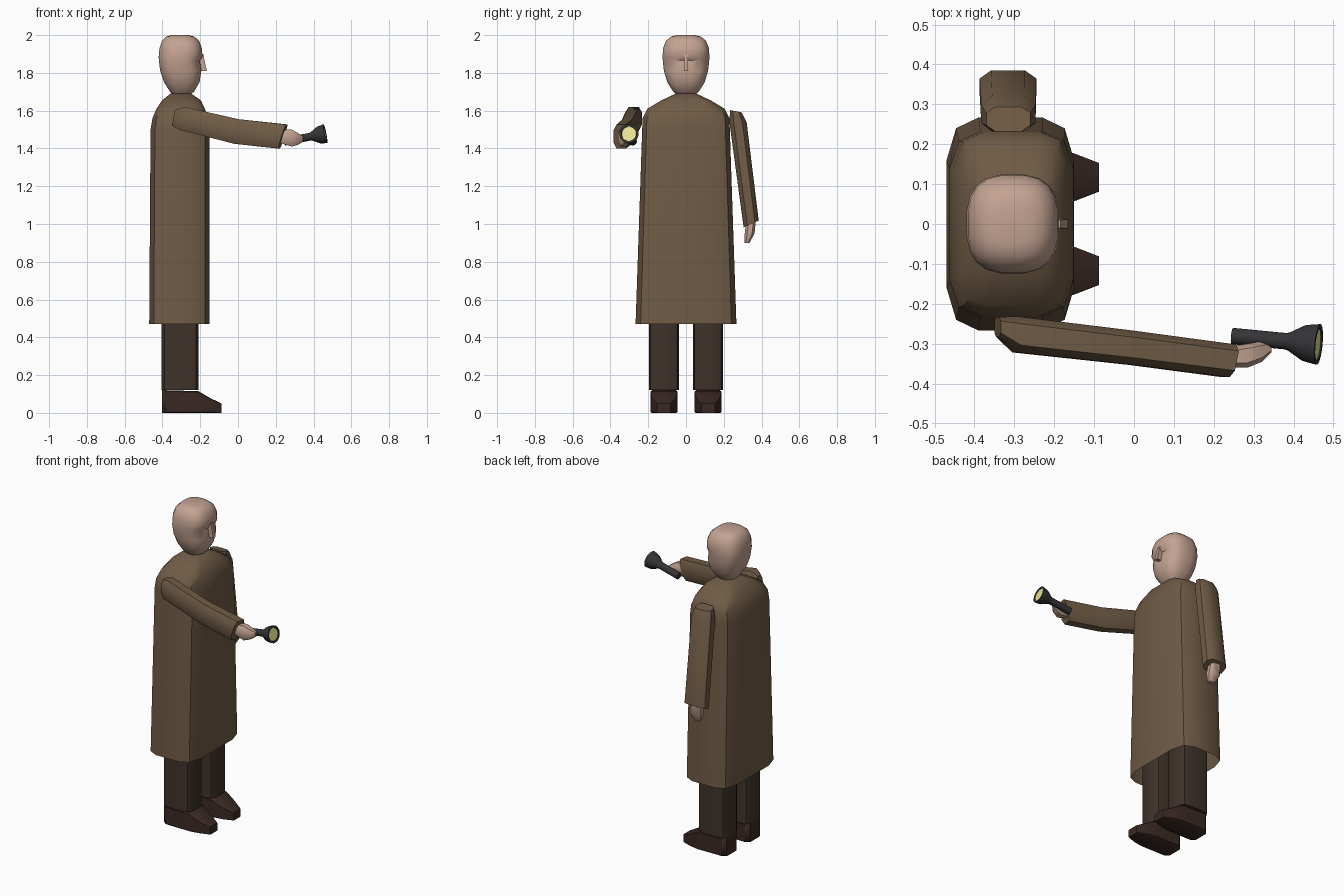
import bpy, bmesh, math
from mathutils import Vector

if "Cube" in bpy.data.objects:
    bpy.data.objects.remove(bpy.data.objects["Cube"])


def material(name, rgb):
    m = bpy.data.materials.new(name)
    m.diffuse_color = (*rgb, 1)
    m.use_nodes = True
    m.node_tree.nodes["Principled BSDF"].inputs["Base Color"].default_value = m.diffuse_color
    return m


COAT = material("coat_brown", (0.16, 0.105, 0.06))
SKIN = material("skin", (0.55, 0.365, 0.285))
CLOTH = material("dark_cloth", (0.05, 0.033, 0.024))
LEATHER = material("leather", (0.042, 0.022, 0.017))
METAL = material("dark_metal", (0.035, 0.035, 0.038))
GLOW = material("lens_yellow", (0.85, 0.8, 0.3))


def superellipse(n, p):
    pts = []
    for i in range(n):
        a = 2 * math.pi * (i + 0.5) / n
        c, s = math.cos(a), math.sin(a)
        pts.append((math.copysign(abs(c) ** (2 / p), c), math.copysign(abs(s) ** (2 / p), s)))
    return pts


def four_way(corner):
    """Reflect a quarter outline into a full closed section."""
    half = corner + [(-x, y) for x, y in reversed(corner)]
    return half + [(-x, -y) for x, y in half]


BODY = four_way([(1, 0.6), (0.85, 0.9), (0.5, 1)])
SLEEVE = four_way([(1, 0.5), (0.6, 1)])
BOX = four_way([(1, 0.9), (0.9, 1)])
ROUND = superellipse(16, 2)
HEAD = superellipse(20, 2.7)


def loft(name, rings, section, mat, angle=40, caps=(True, True)):
    """Bridge rings given as (centre, u axis, v axis)."""
    bm = bmesh.new()
    loops = []
    for c, u, v in rings:
        c, u, v = Vector(c), Vector(u), Vector(v)
        loops.append([bm.verts.new(c + u * a + v * b) for a, b in section])
    n = len(section)
    for lo, hi in zip(loops, loops[1:]):
        for i in range(n):
            j = (i + 1) % n
            bm.faces.new((lo[i], lo[j], hi[j], hi[i]))
    for use, lp in zip(caps, (loops[0], loops[-1])):
        if use:
            bm.faces.new(lp)
    bmesh.ops.recalc_face_normals(bm, faces=bm.faces)
    me = bpy.data.meshes.new(name)
    bm.to_mesh(me)
    bm.free()
    me.materials.append(mat)
    ob = bpy.data.objects.new(name, me)
    bpy.context.collection.objects.link(ob)
    bpy.ops.object.select_all(action='DESELECT')
    ob.select_set(True)
    bpy.context.view_layer.objects.active = ob
    bpy.ops.object.shade_smooth_by_angle(angle=math.radians(angle))
    return ob


def level(z, x0, x1, hy, y=0):
    """Horizontal ring spanning x0..x1 and y +- hy."""
    return ((x0 + x1) / 2, y, z), ((x1 - x0) / 2, 0, 0), (0, hy, 0)


# Long coat, open at the hem
loft("coat", [level(0.47, -0.47, -0.15, 0.267), level(1.5, -0.463, -0.152, 0.232),
              level(1.56, -0.453, -0.16, 0.23), level(1.61, -0.432, -0.175, 0.205),
              level(1.655, -0.402, -0.197, 0.13), level(1.692, -0.355, -0.25, 0.05)],
     BODY, COAT, caps=(False, True))

# Head with brow step and eye hollow
loft("head", [level(1.685, -0.345, -0.255, 0.05), level(1.70, -0.36, -0.232, 0.068),
              level(1.75, -0.392, -0.203, 0.1), level(1.81, -0.413, -0.193, 0.118),
              level(1.865, -0.42, -0.202, 0.124), level(1.885, -0.421, -0.187, 0.125),
              level(1.93, -0.417, -0.19, 0.123), level(1.97, -0.403, -0.205, 0.107),
              level(1.992, -0.38, -0.23, 0.08), level(2.0, -0.355, -0.26, 0.05)],
     HEAD, SKIN)
loft("nose", [level(1.81, -0.22, -0.165, 0.012), level(1.90, -0.21, -0.184, 0.010)],
     [(1, 1), (-1, 1), (-1, -1), (1, -1)], SKIN)

# Legs and shoes, one pair
for side, s in (("right", -1), ("left", 1)):
    y = 0.117 * s
    loft(side + "_trouser_leg", [level(0.12, -0.405, -0.208, 0.079, y),
                                 level(0.8, -0.405, -0.208, 0.079, y)], BODY, CLOTH)
    shoe = [(-0.403, 0.05, 0.12), (-0.38, 0.07, 0.12), (-0.21, 0.072, 0.115),
            (-0.15, 0.06, 0.08), (-0.088, 0.036, 0.05)]
    loft(side + "_shoe", [((x, y, h / 2), (0, w, 0), (0, 0, h / 2)) for x, w, h in shoe],
         BOX, LEATHER)

# Hanging left arm and hand
loft("left_sleeve", [((-0.315, 0.263, 1.597), (0.055, 0, 0), (0, 0.031, -0.006)),
                     ((-0.315, 0.276, 1.535), (0.068, 0, 0), (0, 0.045, 0.004)),
                     ((-0.316, 0.345, 1.0), (0.071, 0, 0), (0, 0.04, 0.018))], SLEEVE, COAT)
loft("left_hand", [((-0.316, 0.344, 1.01), (0.035, 0, 0), (0, 0.025, 0)),
                   ((-0.312, 0.337, 0.95), (0.04, 0, 0), (0, 0.026, 0)),
                   ((-0.308, 0.323, 0.90), (0.02, 0, 0), (0, 0.013, 0))], SLEEVE, SKIN)

# Raised right arm and hand
loft("right_sleeve", [((-0.342, -0.258, 1.562), (0, 0.025, 0), (0.008, 0, 0.042)),
                      ((-0.298, -0.277, 1.56), (0, 0.045, 0), (0.015, 0, 0.06)),
                      ((-0.01, -0.31, 1.49), (0, 0.043, 0), (0.012, 0, 0.065)),
                      ((0.238, -0.343, 1.463), (0.008, 0.041, 0), (0.02, 0, 0.064))],
     SLEEVE, COAT)
loft("right_hand", [((0.225, -0.335, 1.463), (0, 0.025, 0), (0, 0, 0.035)),
                    ((0.285, -0.33, 1.455), (0, 0.03, 0), (0, 0, 0.045)),
                    ((0.32, -0.32, 1.45), (0, 0.026, 0), (0, 0, 0.03)),
                    ((0.345, -0.31, 1.45), (0, 0.012, 0), (0, 0, 0.014))], SLEEVE, SKIN)

# Flashlight turned along its own axis
tail, tip = Vector((0.247, -0.281, 1.436)), Vector((0.463, -0.302, 1.478))
axis = (tip - tail).normalized()
side_v = axis.cross(Vector((0, 0, 1))).normalized()
up_v = side_v.cross(axis)
length = (tip - tail).length


def turned(profile):
    return [(tail + axis * d, side_v * r, up_v * r) for d, r in profile]


loft("flashlight", turned([(0, 0.021), (0.135, 0.021), (0.145, 0.023), (0.185, 0.046),
                           (length, 0.052), (length, 0.041), (length - 0.008, 0.038)]),
     ROUND, METAL, angle=30)
loft("flashlight_lens", turned([(length - 0.008, 0.039), (length - 0.003, 0.039)]), ROUND, GLOW)
